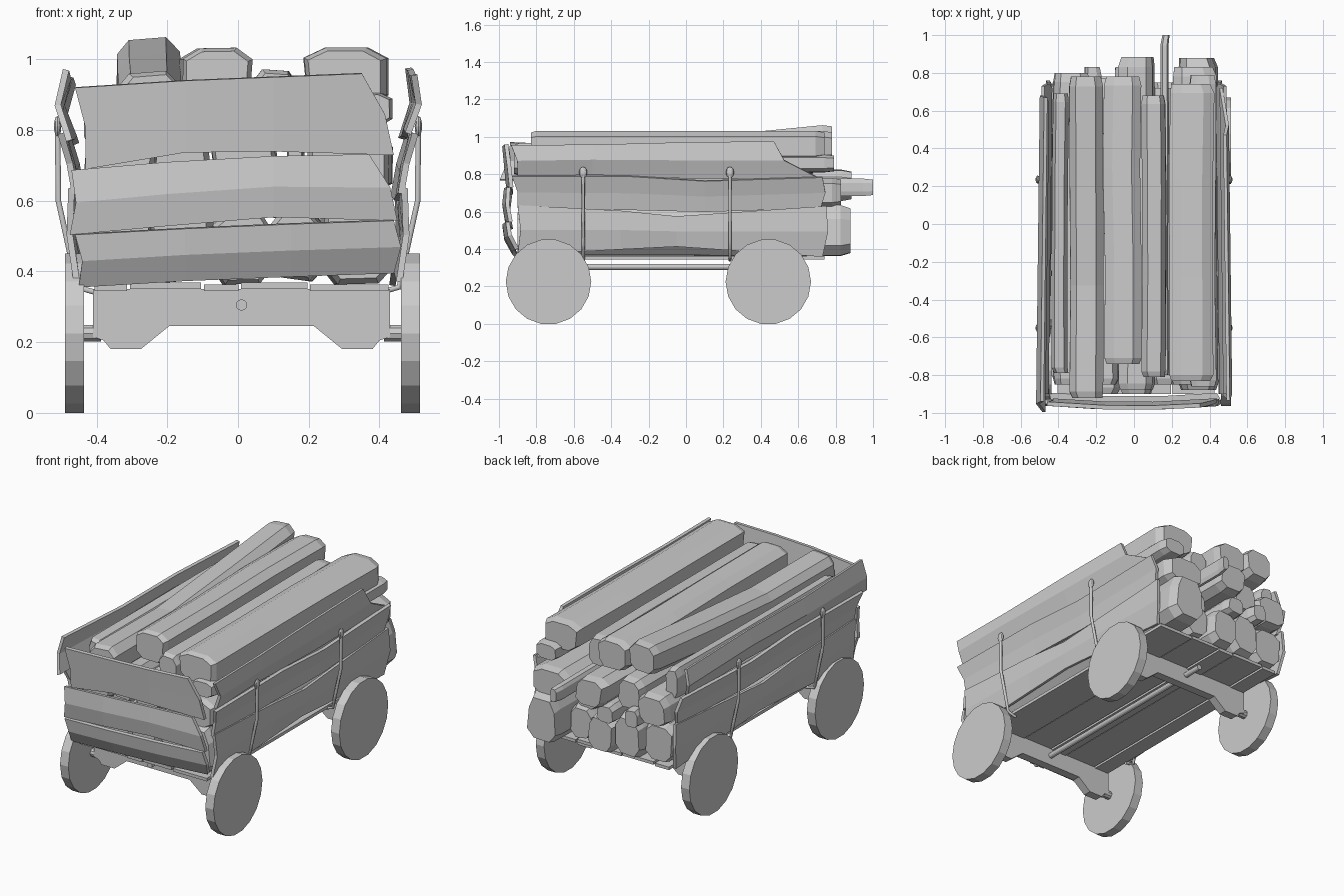
import bpy, math, random
from mathutils import Vector

if "Cube" in bpy.data.objects:
    bpy.data.objects.remove(bpy.data.objects["Cube"])

random.seed(4)


def make(name, verts, faces):
    me = bpy.data.meshes.new(name)
    me.from_pydata([tuple(v) for v in verts], [], faces)
    me.update()
    ob = bpy.data.objects.new(name, me)
    bpy.context.collection.objects.link(ob)
    return ob


def loft(name, rings):
    """Closed skin through rings of equal point count, capped at both ends."""
    n = len(rings[0])
    verts = [p for r in rings for p in r]
    faces = [(k * n + i, k * n + (i + 1) % n, (k + 1) * n + (i + 1) % n, (k + 1) * n + i)
             for k in range(len(rings) - 1) for i in range(n)]
    faces += [tuple(reversed(range(n))), tuple(range((len(rings) - 1) * n, len(rings) * n))]
    return make(name, verts, faces)


def cylinder(name, a, b, r, n):
    a, b = Vector(a), Vector(b)
    q = (b - a).to_track_quat('Z', 'Y')
    circ = [q @ Vector((r * math.cos(t), r * math.sin(t), 0))
            for t in (2 * math.pi * i / n for i in range(n))]
    return loft(name, [[p + c for p in circ] for c in (a, b)])


def plank(name, bottom, top, place, thick, end=0.02):
    """Three-row bent board between a bottom and a top edge."""
    n = len(top)
    mid = [((a[0] + b[0]) / 2, (a[1] + b[1]) / 2) for a, b in zip(bottom, top)]
    mid[0] = (mid[0][0] + 0.015, mid[0][1])
    mid[-1] = (mid[-1][0] + end, mid[-1][1])
    verts = [place(u, z, row) for row, pts in enumerate((bottom, mid, top)) for u, z in pts]
    faces = [(r * n + i, r * n + i + 1, (r + 1) * n + i + 1, (r + 1) * n + i)
             for r in range(2) for i in range(n - 1)]
    ob = make(name, verts, faces)
    s = ob.modifiers.new("thickness", 'SOLIDIFY')
    s.thickness, s.offset = thick, 0
    return ob


def squarish(v):
    return math.copysign(abs(v / .924) ** .65, v)


def log(name, x, z, rx, rz, y0, y1, lift=0.0):
    """Rough eight-sided split log with slightly chamfered ends."""
    jit = [random.uniform(0.86, 1.04) for _ in range(8)]
    rings = []
    for t, s in ((0, .88), (.02, 1), (.35, .98), (.68, 1), (.97, 1), (1, .88)):
        dz = lift * max(0, t - 0.4) / 0.6
        dx = random.uniform(-.006, .006)
        ring = []
        for i in range(8):
            a = -math.pi * (2 * i + 1) / 8
            ring.append((x + dx + rx * s * jit[i] * squarish(math.cos(a)),
                         y0 + (y1 - y0) * t,
                         z + dz + rz * s * jit[i] * squarish(math.sin(a))))
        rings.append(ring)
    return loft(name, rings)


CX = 0.0125
AXLES = {"front": -0.735, "rear": 0.44}

# Axle beams, axle stubs and solid wheels
half = [(.42, .35), (.42, .215), (.39, .205), (.37, .18), (.285, .18), (.205, .245)]
outline = half + [(-x, z) for x, z in reversed(half)]
for end, y in AXLES.items():
    loft(end + "_axle_beam", [[(x + .01, yy, z) for x, z in outline] for yy in (y - .025, y + .025)])
    for side, s in (("left", -1), ("right", 1)):
        cylinder(f"{end}_{side}_axle_stub", (CX + s * .40, y, .225), (CX + s * .455, y, .225), .025, 10)
        cylinder(f"{end}_{side}_wheel", (CX + s * .448, y, .225), (CX + s * .502, y, .225), .2285, 18)

# Centre pole under the floor
cylinder("centre_pole", (.01, -.84, .305), (.01, .58, .305), .016, 12)

# Floor boards
edges = [-.41, -.31, -.10, .005, .20, .43]
for i, (a, b) in enumerate(zip(edges, edges[1:])):
    z = .345 + .005 * (i % 2)
    quad = [(a + .004, z), (b - .004, z), (b - .004, z + .018), (a + .004, z + .018)]
    loft(f"floor_board_{i}", [[(x, y, zz) for x, zz in quad] for y in (-.9, .74)])

# Side planks: bottom edge, top edge, and outward offset of each row
low = ([(-.9, .37), (-.35, .40), (-.05, .415), (.73, .36)],
       [(-.9, .635), (-.35, .605), (-.05, .575), (.75, .63)], (.445, .465, .46))
middle = ([(-.9, .62), (-.3, .61), (.1, .60), (.72, .62)],
          [(-.93, .79), (-.3, .79), (.1, .765), (.73, .785)], (.45, .465, .49))
top_right = ([(-.9, .79), (-.5, .80), (0, .78), (.72, .775)],
             [(-.935, .955), (-.5, .957), (0, .97), (.47, .975)], (.47, .50, .487))
top_left = ([(-.995, .77), (-.4, .77), (.1, .78), (.65, .76)],
            [(-.94, .97), (-.4, .945), (.1, .95), (.67, .93)], (.465, .498, .475))
for side, s, boards in (("left", -1, (low, middle, top_left)), ("right", 1, (low, middle, top_right))):
    for i, (bot, top, off) in enumerate(boards):
        plank(f"{side}_side_plank_{i}", bot, top,
              lambda y, z, r: (s * (off[r] - .012 * y), y, z), .018,
              -.07 if boards[i] is top_right else .02)

# Front planks: bottom edge, top edge, and y of each row
fronts = [
    ([(-.45, .36), (-.15, .378), (.15, .39), (.44, .40)],
     [(-.46, .505), (-.15, .522), (.15, .535), (.44, .545)], (-.915, -.955, -.965)),
    ([(-.475, .505), (-.2, .53), (.1, .555), (.45, .545)],
     [(-.47, .685), (-.2, .708), (.1, .725), (.37, .73)], (-.95, -.965, -.955)),
    ([(-.43, .69), (-.15, .737), (.1, .74), (.44, .73)],
     [(-.46, .92), (-.15, .94), (.1, .95), (.35, .96)], (-.945, -.955, -.965))]
for i, (bot, top, ys) in enumerate(fronts):
    plank(f"front_plank_{i}", bot, top,
          lambda x, z, r: (x, ys[r] - .008 + .1 * x * x, z), .022)

# Bent side stakes with round knobs
for side, s in (("left", -1), ("right", 1)):
    for end, y in (("front", -.55), ("rear", .235)):
        cu = bpy.data.curves.new("stake", 'CURVE')
        cu.dimensions, cu.bevel_depth, cu.bevel_resolution = '3D', .009, 1
        cu.use_fill_caps = True
        sp = cu.splines.new('POLY')
        pts = [(.40, .34), (.455, .355), (.475, .45), (.508, .6), (.51, .83)]
        sp.points.add(len(pts) - 1)
        for p, (x, z) in zip(sp.points, pts):
            p.co = (s * x, y, z, 1)
        ob = bpy.data.objects.new(f"{end}_{side}_stake", cu)
        bpy.context.collection.objects.link(ob)
        bpy.ops.mesh.primitive_uv_sphere_add(segments=10, ring_count=6, radius=1, location=(s * .51, y, .81))
        knob = bpy.context.object
        knob.name = f"{end}_{side}_stake_knob"
        knob.scale = (.011, .022, .03)

# Load of logs: x, z, half width, half height, front y, rear y, rise at the rear
top_logs = [(-.255, .875, .095, .09, -.92, .78, .10), (-.06, .95, .10, .09, -.74, .78),
            (.105, .88, .065, .09, -.81, .68), (.305, .95, .118, .095, -.83, .74),
            (-.39, .83, .045, .09, -.79, .69)]
inner_logs = [(-.34, .69, .10, .09, -.85, .80), (-.16, .74, .08, .09, -.85, .77),
              (.02, .74, .095, .09, -.88, .885), (.165, .73, .022, .045, -.8, 1.0),
              (.31, .70, .12, .09, -.85, .83), (.36, .86, .07, .05, -.86, .79)]
bottom_logs = [(.335, .495, .105, .135, -.88, .88), (.165, .47, .075, .10, -.85, .75),
               (.01, .47, .085, .105, -.90, .80), (-.16, .49, .09, .12, -.9, .78),
               (-.34, .49, .095, .125, -.83, .75), (.14, .61, .065, .065, -.8, .72),
               (-.05, .61, .06, .055, -.82, .83), (-.22, .63, .045, .055, -.8, .83)]
for group, logs in (("top", top_logs), ("inner", inner_logs), ("bottom", bottom_logs)):
    for i, args in enumerate(logs):
        log(f"{group}_log_{i}", *args)
